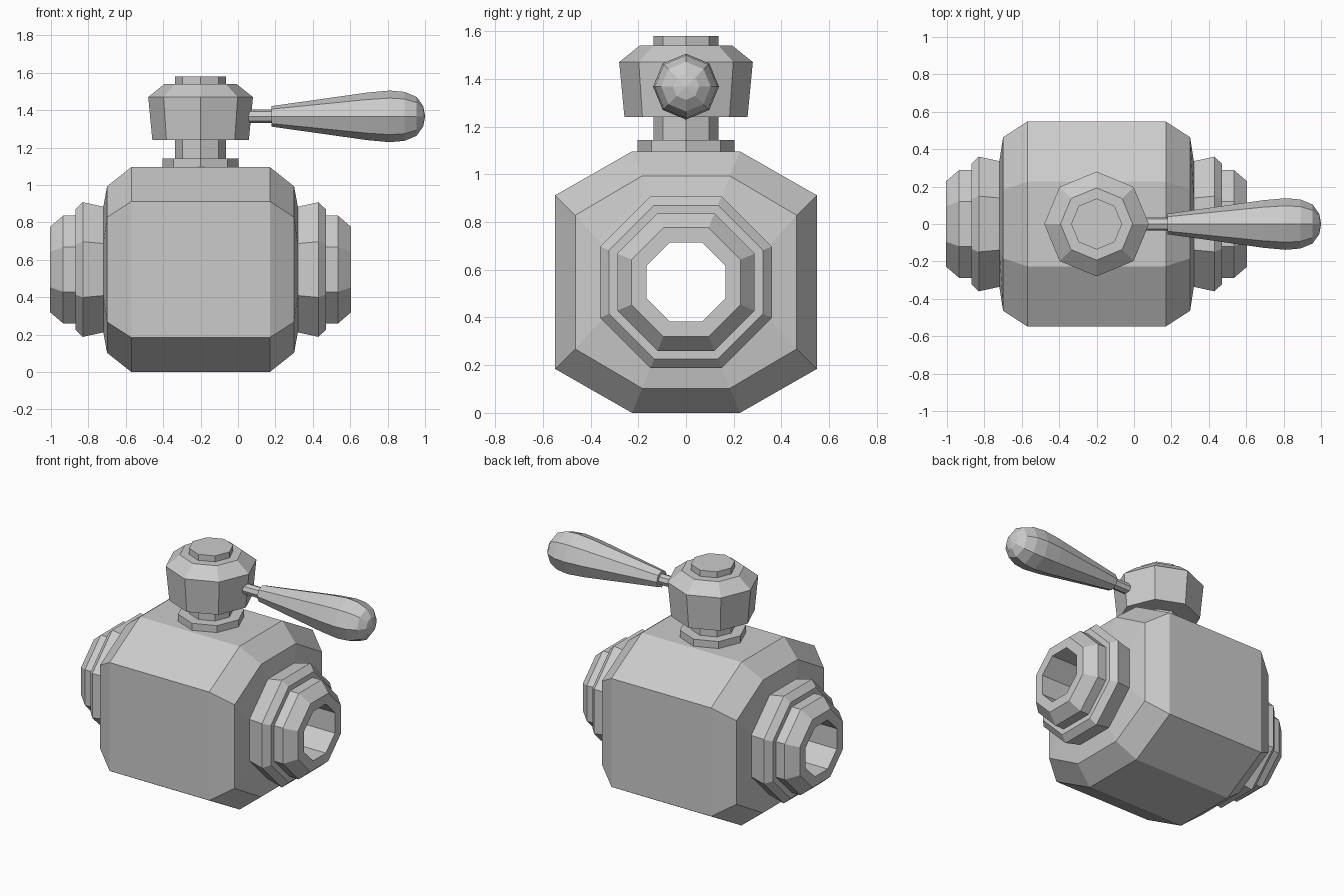
import bpy, bmesh, math
from mathutils import Vector

if "Cube" in bpy.data.objects:
    bpy.data.objects.remove(bpy.data.objects["Cube"])

metal = bpy.data.materials.new("grey_metal")
metal.diffuse_color = (0.6, 0.6, 0.6, 1)
metal.use_nodes = True
metal.node_tree.nodes["Principled BSDF"].inputs["Base Color"].default_value = metal.diffuse_color


def loft(name, rings, closed=False):
    """Skin a list of point rings; closed joins last ring to the first."""
    bm = bmesh.new()
    loops = [[bm.verts.new(p) for p in r] for r in rings]
    pairs = list(zip(loops, loops[1:]))
    if closed:
        pairs.append((loops[-1], loops[0]))
    else:
        bm.faces.new(loops[0])
        bm.faces.new(loops[-1])
    for a, b in pairs:
        n = len(a)
        for i in range(n):
            j = (i + 1) % n
            bm.faces.new((a[i], a[j], b[j], b[i]))
    bmesh.ops.recalc_face_normals(bm, faces=bm.faces)
    me = bpy.data.meshes.new(name)
    bm.to_mesh(me)
    bm.free()
    me.materials.append(metal)
    ob = bpy.data.objects.new(name, me)
    bpy.context.collection.objects.link(ob)
    return ob


CX, CZ = -0.2, 0.548      # middle of the body


def oct_ring(x, half, side=None, height=None, top=None):
    """Flat-topped octagon across the pipe axis; regular by default."""
    k = half * math.tan(math.pi / 8)
    s, h, t = side or k, height or half, top or k
    q = [(half, s), (t, h), (-t, h), (-half, s),
         (-half, -s), (-t, -h), (t, -h), (half, -s)]
    return [Vector((CX + x, y, CZ + z)) for y, z in q]


def spin(profile, axis, n=8):
    """Rings with corners on the axes; profile is (position, radius)."""
    rings = []
    for p, r in profile:
        ring = []
        for i in range(n):
            a = 2 * math.pi * i / n
            u, v = r * math.cos(a), r * math.sin(a)
            ring.append(Vector((CX + u, v, p)) if axis == 'Z'
                        else Vector((p, u, 1.367 + v)))
        rings.append(ring)
    return rings


# valve body with stepped pipe ends and an open bore
def half_rings(s):
    ends = [(0.805, 0.165), (0.805, 0.228), (0.735, 0.288), (0.67, 0.288),
            (0.67, 0.322), (0.63, 0.36), (0.52, 0.336)]
    rings = [oct_ring(s * x, r) for x, r in ends]
    rings.append(oct_ring(s * 0.5, 0.464, 0.28, 0.445, 0.184))
    rings.append(oct_ring(s * 0.37, 0.548, 0.364, 0.548, 0.226))
    return rings


loft("valve_body", half_rings(-1) + half_rings(1)[::-1], closed=True)

# stem, cap and top nut
loft("stem_collar", spin([(1.06, 0.204), (1.143, 0.204)], 'Z'))
loft("stem", spin([(1.12, 0.136), (1.26, 0.136)], 'Z'))
loft("cap", spin([(1.24, 0.258), (1.47, 0.28), (1.54, 0.193)], 'Z'))
loft("top_nut", spin([(1.52, 0.136), (1.58, 0.136)], 'Z'))

# lever with a rounded grip
loft("lever_rod", spin([(0.0, 0.036), (0.2, 0.036)], 'X'))
loft("lever_grip", spin([(0.18, 0.055), (0.69, 0.127), (0.81, 0.138),
                         (0.89, 0.131), (0.955, 0.104), (0.99, 0.055),
                         (1.0, 0.004)], 'X'))
